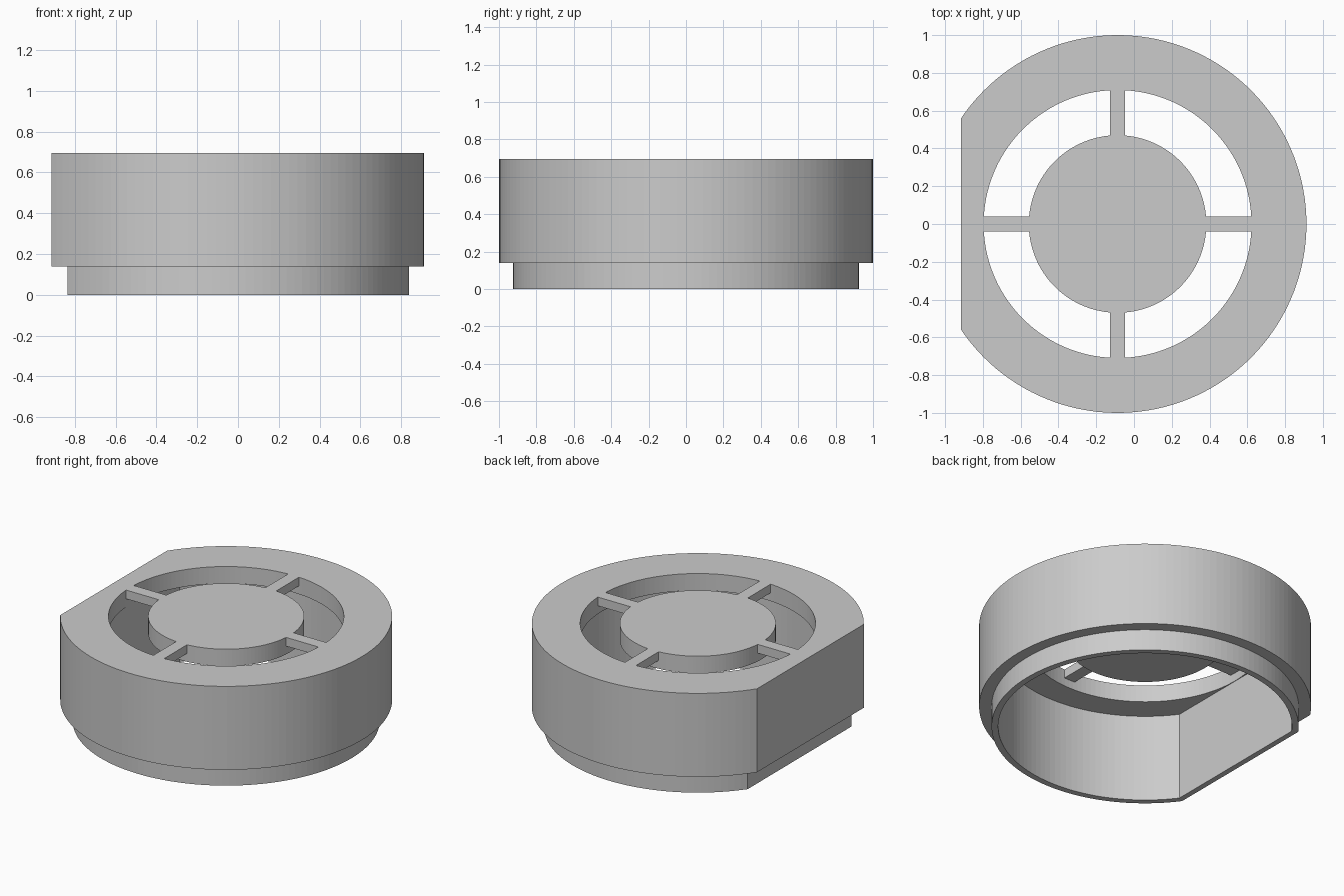
import bpy
import bmesh
import math

cube = bpy.data.objects.get("Cube")
if cube:
    bpy.data.objects.remove(cube, do_unlink=True)

AXIS_X = -0.087              # round axis, shifted because one side is cut flat
TOP, STEP, CEILING = 0.695, 0.14, 0.582
HOLE, HUB = 0.709, 0.47
ARC, FLAT = 112, 32          # segments on the round side and on the flat side

grey = bpy.data.materials.new("light grey")
grey.use_nodes = True
colour = (0.6, 0.6, 0.6, 1)
grey.diffuse_color = colour
grey.node_tree.nodes["Principled BSDF"].inputs["Base Color"].default_value = colour


def finish(name, bm):
    bmesh.ops.recalc_face_normals(bm, faces=bm.faces)
    mesh = bpy.data.meshes.new(name)
    bm.to_mesh(mesh)
    bm.free()
    mesh.materials.append(grey)
    obj = bpy.data.objects.new(name, mesh)
    obj.location.x = AXIS_X
    bpy.context.collection.objects.link(obj)
    return obj


def outline(bm, radius, flat, z):
    """Loop of vertices: a circle cut straight at x = -flat (or uncut)."""
    corner = math.acos(flat / radius) if flat else math.radians(36.4)
    start, sweep = -math.pi + corner, 2 * (math.pi - corner)
    angles = [start + sweep * i / ARC for i in range(ARC)]
    angles += [math.pi - corner + 2 * corner * i / FLAT for i in range(FLAT)]
    verts = []
    for i, a in enumerate(angles):
        r = -flat / math.cos(a) if flat and i >= ARC else radius
        verts.append(bm.verts.new((r * math.cos(a), r * math.sin(a), z)))
    return verts


# Housing: stepped outer wall, thin lower lip, hollow inside, round top opening
bm = bmesh.new()
profile = [
    (1.0, 0.828, TOP), (1.0, 0.828, STEP),
    (0.925, 0.748, STEP), (0.925, 0.748, 0),
    (0.885, 0.712, 0), (0.885, 0.712, CEILING),
    (HOLE, None, CEILING), (HOLE, None, TOP),
]
loops = [outline(bm, *p) for p in profile]
for a, b in zip(loops, loops[1:] + loops[:1]):
    for i in range(len(a)):
        j = (i + 1) % len(a)
        bm.faces.new((a[i], a[j], b[j], b[i]))
finish("housing", bm)

# Central disc
bm = bmesh.new()
bmesh.ops.create_cone(bm, cap_ends=True, segments=128, radius1=HUB,
                      radius2=HUB, depth=TOP - CEILING)
finish("center_disc", bm).location.z = (TOP + CEILING) / 2

# Four spokes joining the disc to the housing
length, thick = HOLE - HUB + 0.012, 0.058
for k, side in enumerate(("left", "back", "right", "front")):
    bm = bmesh.new()
    bmesh.ops.create_cube(bm, size=1)
    bmesh.ops.scale(bm, vec=(length, 0.08, thick), verts=bm.verts)
    bmesh.ops.translate(bm, vec=((HOLE + HUB) / 2, 0, TOP - thick / 2), verts=bm.verts)
    finish(side + "_spoke", bm).rotation_euler.z = k * math.pi / 2
